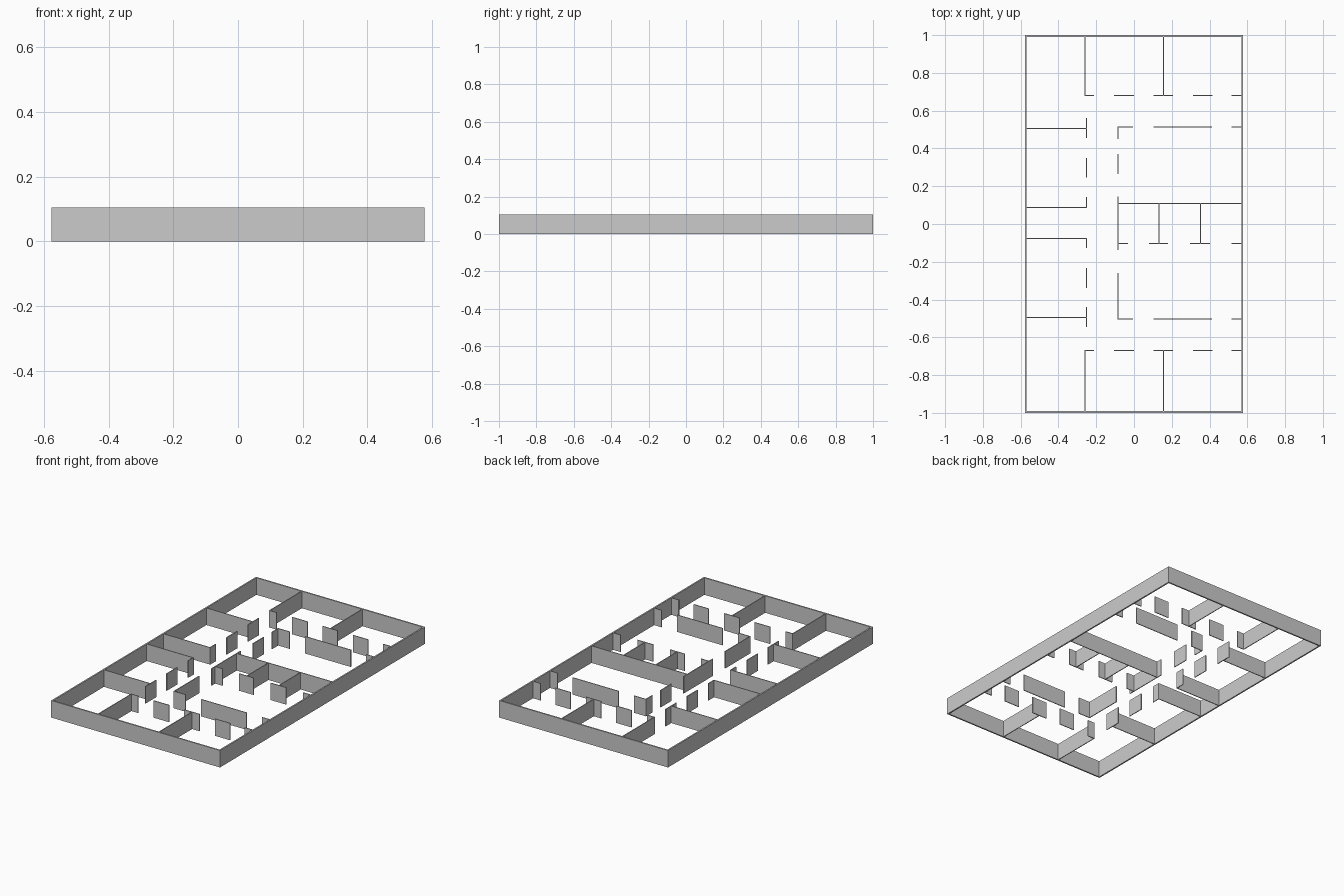
import bpy, bmesh

if "Cube" in bpy.data.objects:
    bpy.data.objects.remove(bpy.data.objects["Cube"])

H = 0.105          # wall height
T = 0.005          # partition thickness
OT = 0.009         # outer wall thickness
X, Y = 0.577, 1.0  # outer half sizes
XI, YI = X - OT, Y - OT


def box(bm, x0, x1, y0, y1):
    vs = bmesh.ops.create_cube(bm, size=1)['verts']
    for v in vs:
        v.co = (x1 if v.co.x > 0 else x0,
                y1 if v.co.y > 0 else y0,
                H if v.co.z > 0 else 0)


def finish(name, bm):
    me = bpy.data.meshes.new(name)
    bm.to_mesh(me)
    bm.free()
    ob = bpy.data.objects.new(name, me)
    bpy.context.collection.objects.link(ob)
    return ob


def walls(name, rows=(), cols=()):
    """rows: (y, [(x0, x1)...]) run along x; cols: (x, [(y0, y1)...]) run along y."""
    bm = bmesh.new()
    h = T / 2
    for y, spans in rows:
        for a, b in spans:
            box(bm, a, b, y - h, y + h)
    for x, spans in cols:
        for a, b in spans:
            box(bm, x - h, x + h, a, b)
    return finish(name, bm)


# outer wall: extruded rectangular ring
bm = bmesh.new()
rings = []
for z in (0, H):
    for hx, hy in ((X, Y), (XI, YI)):
        rings.append([bm.verts.new((sx * hx, sy * hy, z))
                      for sx, sy in ((-1, -1), (1, -1), (1, 1), (-1, 1))])
ob_, ib, ot, it = rings
for a, b in ((ob_, ot), (ot, it), (it, ib), (ib, ob_)):
    for i in range(4):
        j = (i + 1) % 4
        bm.faces.new((a[i], a[j], b[j], b[i]))
bmesh.ops.recalc_face_normals(bm, faces=bm.faces)
finish("outer_wall", bm)

# end rooms: corridor wall with doorways plus two dividers
end_spans = [(-0.262, -0.212), (-0.105, 0.0), (0.102, 0.207), (0.312, 0.415), (0.517, XI)]
walls("back_rooms", [(0.68, end_spans)],
      [(x, [(0.68, YI)]) for x in (-0.26, 0.155)])
walls("front_rooms", [(-0.67, end_spans)],
      [(x, [(-YI, -0.67)]) for x in (-0.26, 0.155)])

# left rooms: cross walls and broken corridor wall
walls("left_room_dividers",
      [(y, [(-XI, -0.252)]) for y in (0.505, 0.087, -0.077, -0.495)])
walls("left_corridor_wall", cols=[(-0.252, [
    (0.455, 0.56), (0.247, 0.35), (0.085, 0.143),
    (-0.127, -0.075), (-0.339, -0.233), (-0.545, -0.44)])])

# central block: side wall, two broken fronts, and small rooms
front_spans = [(-0.087, -0.005), (0.102, 0.413), (0.517, XI)]
walls("core_side_wall", cols=[(-0.085, [
    (0.45, 0.513), (0.265, 0.37), (-0.138, 0.146), (-0.505, -0.26)])])
walls("core_back_wall", [(0.513, front_spans)])
walls("core_front_wall", [(-0.503, front_spans)])
walls("small_rooms",
      [(0.108, [(-0.085, XI)]),
       (-0.103, [(-0.087, -0.032), (0.08, 0.18), (0.297, 0.403), (0.517, XI)])],
      [(x, [(-0.103, 0.108)]) for x in (0.132, 0.352)])
